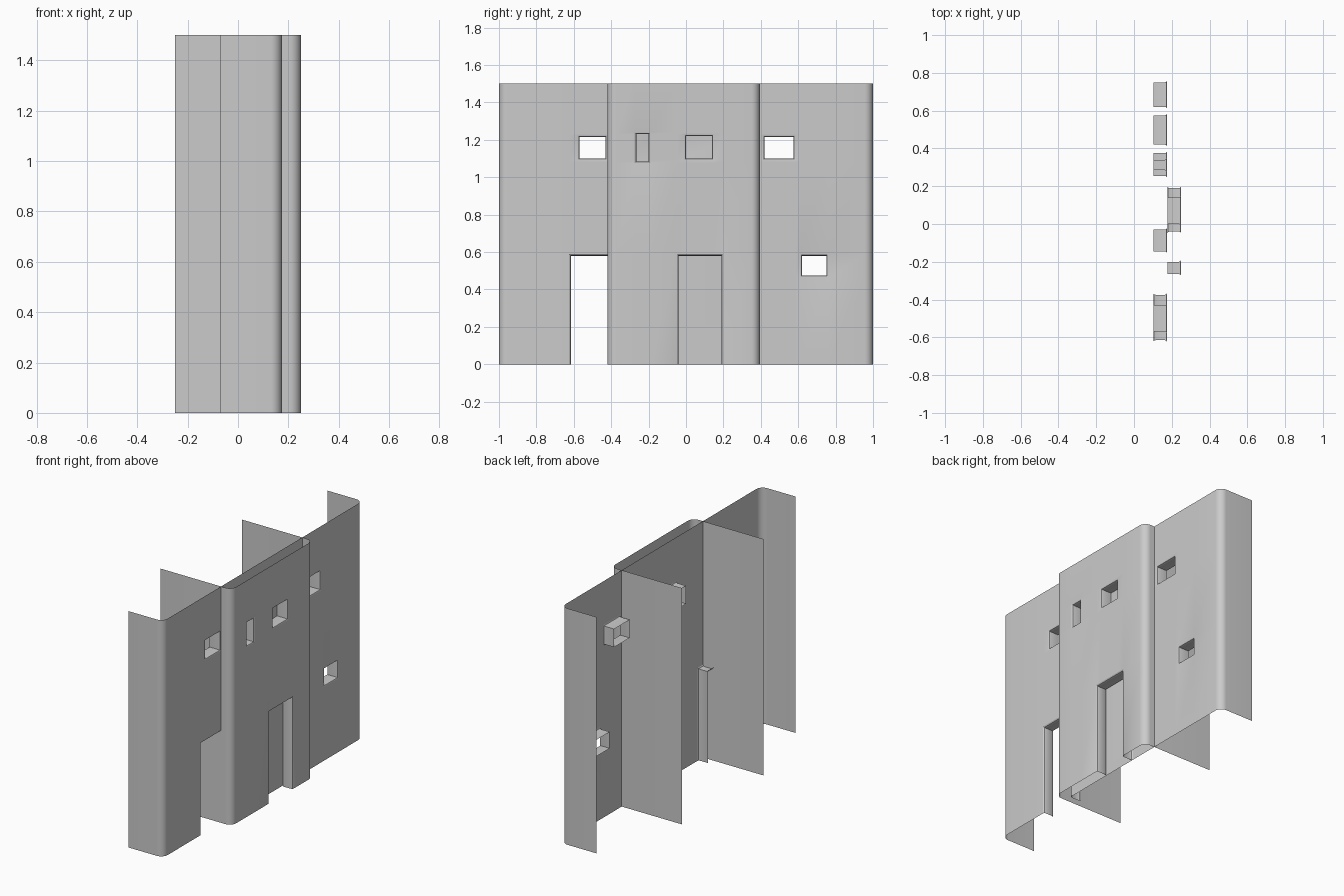
import bpy, bmesh
from math import sin, cos, pi

if "Cube" in bpy.data.objects:
    bpy.data.objects.remove(bpy.data.objects["Cube"])

HEIGHT = 1.5
FLARE = 0.01      # softened rim around each opening
REVEAL = 0.073    # depth of the window and door reveals


def facade(name, x_back, x_front, y0, y1, radius, holes):
    """U-shaped wall sheet with rounded corners and recessed openings (y0, y1, z0, z1)."""
    bm = bmesh.new()
    cut = [(a - FLARE, b + FLARE, c - FLARE if c > 0 else 0, d + FLARE) for a, b, c, d in holes]

    # Plan profile: side wall, rounded corner, front, rounded corner, side wall
    ys = sorted({y0 + radius, y1 - radius} | {v for h in cut for v in h[:2]})
    zs = sorted({0, HEIGHT} | {v for h in cut for v in h[2:]})
    cx, n = x_front - radius, 8
    arc = [(cx + radius * sin(pi / 2 * i / n), radius - radius * cos(pi / 2 * i / n)) for i in range(n)]
    path = [(x_back, y0)] + [(x, y0 + d) for x, d in arc]
    path += [(x_front, y) for y in ys]
    path += [(x, y1 - d) for x, d in reversed(arc)] + [(x_back, y1)]

    # Wall panels, leaving the openings empty
    grid = [[bm.verts.new((x, y, z)) for z in zs] for x, y in path]
    for i in range(len(path) - 1):
        for j in range(len(zs) - 1):
            ym, zm = (path[i][1] + path[i + 1][1]) / 2, (zs[j] + zs[j + 1]) / 2
            flat = path[i][0] == path[i + 1][0] == x_front
            if flat and any(a < ym < b and c < zm < d for a, b, c, d in cut):
                continue
            bm.faces.new((grid[i][j], grid[i + 1][j], grid[i + 1][j + 1], grid[i][j + 1]))

    # Reveals running back from each opening
    for a, b, c, d in holes:
        door = c == 0
        steps = [(0, FLARE), (0.004, 0.003), (0.012, 0), (REVEAL - 0.012, 0)]
        steps += [(REVEAL - 0.004, 0.003), (REVEAL, FLARE)] if door else [(REVEAL, 0)]
        rings = []
        for depth, f in steps:
            low = 0 if door else c - f
            pts = [(b + f, low), (b + f, d + f), (a - f, d + f), (a - f, low)]
            rings.append([bm.verts.new((x_front - depth, y, z)) for y, z in pts])
        for r, s in zip(rings, rings[1:]):
            for k in range(3 if door else 4):
                m = (k + 1) % 4
                bm.faces.new((r[k], r[m], s[m], s[k]))

    bmesh.ops.remove_doubles(bm, verts=bm.verts, dist=0.0005)
    mesh = bpy.data.meshes.new(name)
    bm.to_mesh(mesh)
    bm.free()
    obj = bpy.data.objects.new(name, mesh)
    bpy.context.collection.objects.link(obj)
    bpy.ops.object.select_all(action='DESELECT')
    obj.select_set(True)
    bpy.context.view_layer.objects.active = obj
    bpy.ops.object.shade_smooth_by_angle()
    return obj


# Long rear facade, which continues behind the projecting block
facade("long_facade", -0.07, 0.175, -1, 1, 0.045, [
    (-0.57, -0.43, 1.10, 1.215),     # upper left window
    (-0.615, -0.375, 0, 0.58),       # left door
    (-0.145, -0.03, 1.10, 1.215),    # windows behind the block
    (0.285, 0.34, 1.09, 1.225),
    (0.255, 0.375, 0.475, 0.58),
    (0.42, 0.575, 1.10, 1.215),      # upper right window
    (0.62, 0.75, 0.475, 0.58),       # lower right window
])

# Projecting middle block
facade("projecting_block", -0.25, 0.25, -0.42, 0.395, 0.045, [
    (-0.265, -0.20, 1.085, 1.23),    # narrow window
    (0.0, 0.14, 1.10, 1.22),         # square window
    (-0.04, 0.19, 0, 0.58),          # door
])
